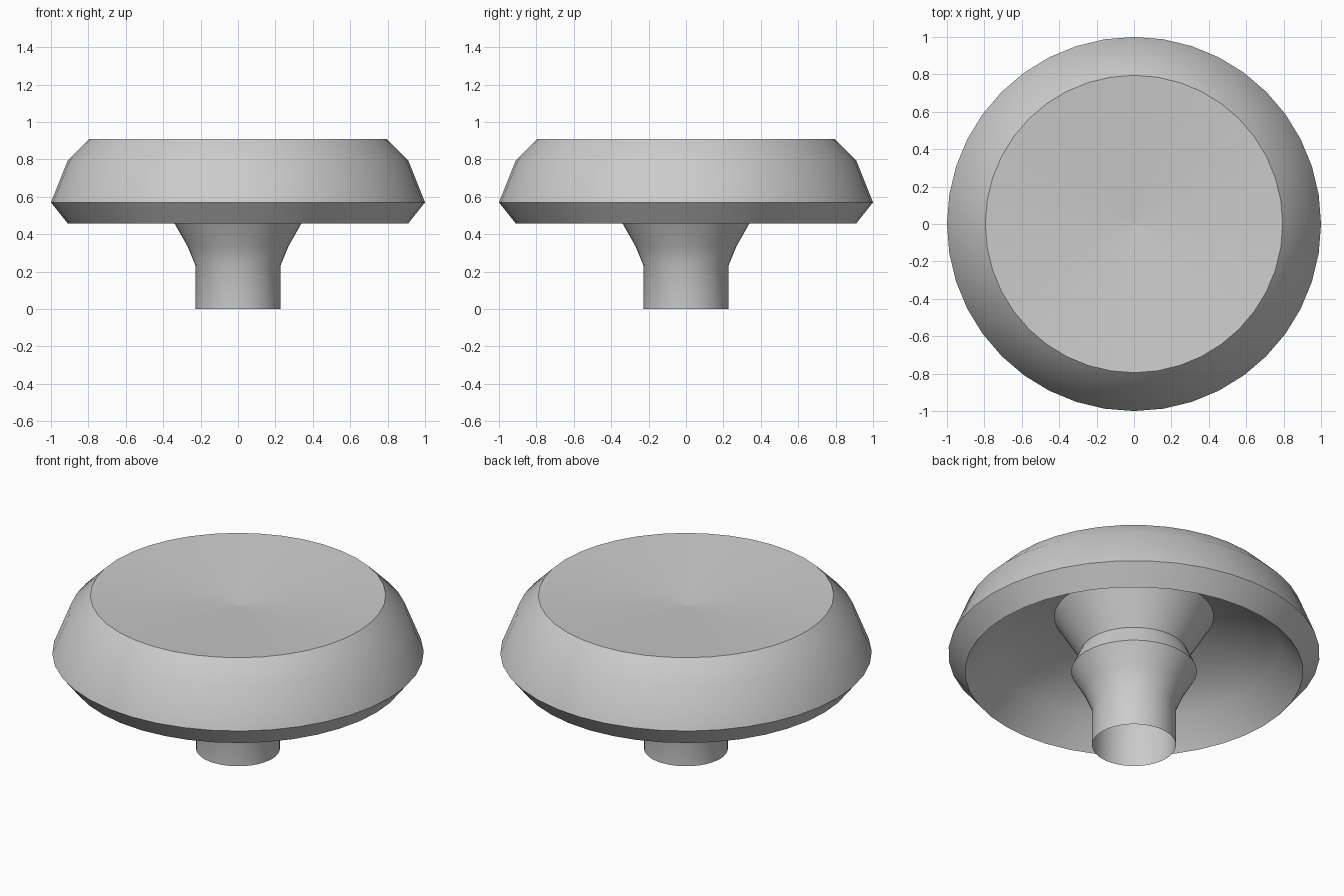
import bpy, bmesh, math

if "Cube" in bpy.data.objects:
    bpy.data.objects.remove(bpy.data.objects["Cube"])

SEGMENTS = 40

grey = bpy.data.materials.new("plain grey")
grey.diffuse_color = (0.6, 0.6, 0.6, 1)
grey.use_nodes = True
grey.node_tree.nodes["Principled BSDF"].inputs["Base Color"].default_value = grey.diffuse_color


def lathe(name, profile):
    """Turn a (radius, z) profile around the z axis; radius 0 makes a pole."""
    bm = bmesh.new()
    rings = []
    for r, z in profile:
        rings.append([bm.verts.new((r * math.cos(2 * math.pi * i / SEGMENTS),
                                    r * math.sin(2 * math.pi * i / SEGMENTS), z))
                      for i in range(SEGMENTS)])
    for (low, high), (r, z) in zip(zip(rings, rings[1:]), profile[1:]):
        for i in range(SEGMENTS):
            j = (i + 1) % SEGMENTS
            if r == 0:  # each slice keeps its own pole point for even cone shading
                bm.faces.new((low[i], low[j], high[i]))
            else:
                bm.faces.new((low[i], low[j], high[j], high[i]))
    mesh = bpy.data.meshes.new(name)
    bm.to_mesh(mesh)
    bm.free()
    mesh.materials.append(grey)
    obj = bpy.data.objects.new(name, mesh)
    bpy.context.collection.objects.link(obj)
    bpy.ops.object.select_all(action='DESELECT')
    obj.select_set(True)
    bpy.context.view_layer.objects.active = obj
    bpy.ops.object.shade_smooth_by_angle(angle=math.radians(30))
    return obj


# Knob: one continuous turned shell, open at the foot of the stem
stem = [(0.226, 0), (0.226, 0.23), (0.272, 0.34), (0.339, 0.457)]
neck = [(0.29, 0.565), (0.43, 0.797)]
domed_ceiling = [(0.63, 0.732), (0.79, 0.615), (0.91, 0.457)]
cap = [(1.0, 0.57), (0.91, 0.795), (0.795, 0.91)]
dished_top = [(0, 0.85)]
lathe("knob", stem + neck + domed_ceiling + cap + dished_top)
